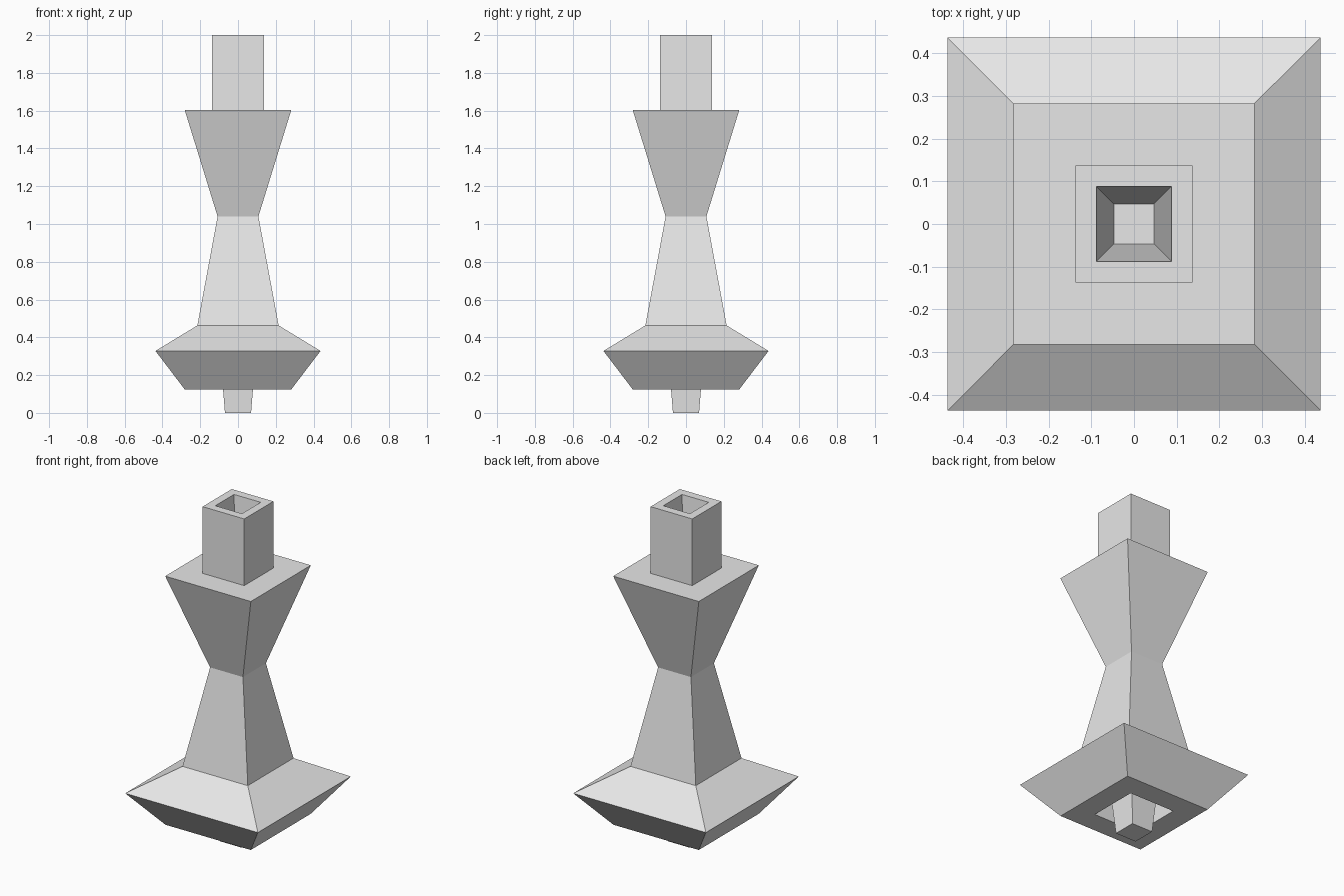
import bpy
import bmesh

if "Cube" in bpy.data.objects:
    bpy.data.objects.remove(bpy.data.objects["Cube"])

grey = bpy.data.materials.new("plain grey")
grey.diffuse_color = (0.8, 0.8, 0.8, 1.0)
grey.use_nodes = True
grey.node_tree.nodes["Principled BSDF"].inputs["Base Color"].default_value = grey.diffuse_color


def square_turned(name, profile):
    """Closed solid made of stacked square rings (half width, height)."""
    bm = bmesh.new()
    rings = [[bm.verts.new((sx * r, sy * r, z))
              for sx, sy in ((-1, -1), (1, -1), (1, 1), (-1, 1))]
             for r, z in profile]
    for a, b in zip(rings, rings[1:]):
        for i in range(4):
            j = (i + 1) % 4
            bm.faces.new((a[i], a[j], b[j], b[i]))
    bm.faces.new(rings[0][::-1])
    bm.faces.new(rings[-1])
    bmesh.ops.recalc_face_normals(bm, faces=bm.faces)
    mesh = bpy.data.meshes.new(name)
    bm.to_mesh(mesh)
    bm.free()
    mesh.materials.append(grey)
    obj = bpy.data.objects.new(name, mesh)
    bpy.context.collection.objects.link(obj)
    return obj


# One continuous skin: peg, socket under the base, base, waist, post, top hole
square_turned("pillar_piece", [
    (0.069, 0.0), (0.112, 0.52),                 # peg, rooted in the socket
    (0.15, 0.52), (0.15, 0.123),                 # socket around the peg
    (0.281, 0.123), (0.437, 0.328),              # flared underside of base
    (0.215, 0.463),                              # sloped top of base
    (0.108, 1.04), (0.282, 1.603),               # waist and flared head
    (0.137, 1.603), (0.137, 2.0),                # post
    (0.088, 2.0), (0.047, 1.6),                  # tapered hole in the post
])
